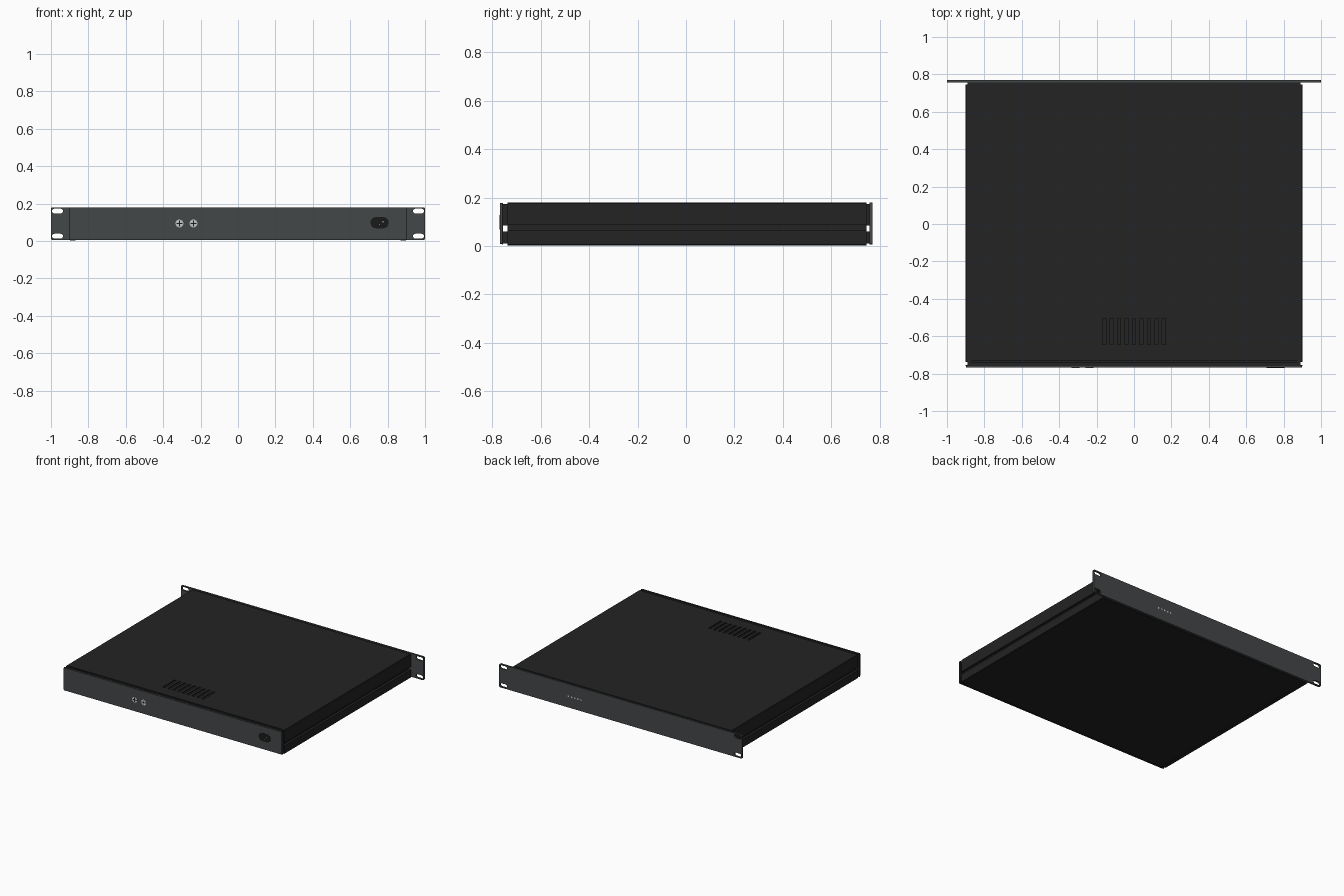
import bpy, bmesh, math
from mathutils import Matrix

if "Cube" in bpy.data.objects:
    bpy.data.objects.remove(bpy.data.objects["Cube"])


def material(name, rgb):
    m = bpy.data.materials.new(name)
    m.diffuse_color = (*rgb, 1)
    m.use_nodes = True
    m.node_tree.nodes["Principled BSDF"].inputs["Base Color"].default_value = m.diffuse_color
    return m


BLACK = material("black case", (0.017, 0.017, 0.017))
GREY = material("slate panel", (0.057, 0.063, 0.064))
SILVER = material("silver", (0.55, 0.56, 0.56))
DARK = material("dark socket", (0.010, 0.010, 0.010))


def finish(name, bm, mat):
    bmesh.ops.recalc_face_normals(bm, faces=bm.faces)
    me = bpy.data.meshes.new(name)
    bm.to_mesh(me)
    bm.free()
    ob = bpy.data.objects.new(name, me)
    bpy.context.collection.objects.link(ob)
    me.materials.append(mat)
    return ob


def prism(bm, pts, y0, y1):
    """Extrude an (x, z) outline along y."""
    f = bm.faces.new([bm.verts.new((x, y0, z)) for x, z in pts])
    r = bmesh.ops.extrude_face_region(bm, geom=[f])
    vs = [v for v in r["geom"] if isinstance(v, bmesh.types.BMVert)]
    bmesh.ops.translate(bm, verts=vs, vec=(0, y1 - y0, 0))


def rect(x0, x1, z0, z1):
    return [(x0, z0), (x1, z0), (x1, z1), (x0, z1)]


def rounded(cx, cz, w, h, r, n=5):
    """Rounded rectangle outline in the xz plane."""
    pts = []
    for k, (sx, sz) in enumerate([(1, 1), (-1, 1), (-1, -1), (1, -1)]):
        for i in range(n + 1):
            a = math.pi / 2 * (k + i / n)
            pts.append((cx + sx * (w / 2 - r) + r * math.cos(a),
                        cz + sz * (h / 2 - r) + r * math.sin(a)))
    return pts


def part(name, mat, outlines, y0, y1):
    bm = bmesh.new()
    for o in outlines:
        prism(bm, o, y0, y1)
    return finish(name, bm, mat)


def cut(ob, cutter):
    m = ob.modifiers.new("cut", "BOOLEAN")
    m.operation = "DIFFERENCE"
    m.solver = "EXACT"
    m.object = cutter
    cutter.hide_render = True
    cutter.hide_set(True)


Y0, Y1 = -0.738, 0.746      # length of the main case

# Top lid with a grille of vent slots
lid = part("top_lid", BLACK, [rect(-0.885, 0.885, 0.172, 0.18)], Y0 + 0.005, Y1)
slots = part("vent_cutter", DARK,
             [rect(-0.16 + i * 0.04 - 0.009, -0.16 + i * 0.04 + 0.009, 0.15, 0.2) for i in range(9)],
             -0.645, -0.505)
cut(lid, slots)

# Bottom plate
part("bottom_plate", BLACK, [rect(-0.885, 0.885, 0.005, 0.012)], Y0, Y1)

# Side extrusions with a lengthwise groove
profile = [(0.87, 0.003), (0.897, 0.003), (0.901, 0.007), (0.901, 0.064), (0.884, 0.064),
           (0.884, 0.086), (0.901, 0.086), (0.901, 0.176), (0.897, 0.18), (0.87, 0.18)]
for side, s in (("right", 1), ("left", -1)):
    part(side + "_side_rail", BLACK, [[(s * x, z) for x, z in profile]], Y0, Y1)

# Recessed collars joining the case to both end panels, open at groove height
for name, a, b in (("rear_collar", Y1, 0.76), ("front_collar", -0.76, Y0)):
    part(name, BLACK, [rect(-0.89, 0.89, 0.085, 0.174), rect(-0.89, 0.89, 0.01, 0.06)], a, b)

# Connector panel at the front, with a thin frame step behind it
part("connector_panel_backing", BLACK, [rect(-0.9, 0.9, 0.006, 0.178)], -0.76, -0.755)
part("connector_panel", GREY, [rounded(0, 0.093, 1.796, 0.168, 0.004, 2)], -0.768, -0.76)

# Rack faceplate with four mounting slots
plate = part("rack_faceplate", GREY, [rounded(0, 0.093, 2.0, 0.174, 0.008)], 0.757, 0.77)
holes = part("rack_slot_cutter", DARK,
             [rounded(s * 0.965, z, 0.058, 0.026, 0.0125) for s in (-1, 1) for z in (0.026, 0.16)],
             0.7, 0.8)
cut(plate, holes)

# Twin round connectors with a dark cross
for n, x in (("left", -0.313), ("right", -0.238)):
    z = 0.094
    part(n + "_round_connector", SILVER, [rounded(x, z, 0.042, 0.042, 0.0209, 6)], -0.7695, -0.766)
    part(n + "_connector_cross", DARK,
         [rect(x - 0.003, x + 0.003, z - 0.016, z + 0.016),
          rect(x - 0.016, x + 0.016, z - 0.003, z + 0.003)], -0.77, -0.769)

# Power socket with contact pins
part("power_socket", DARK, [rounded(0.757, 0.098, 0.096, 0.06, 0.028, 6)], -0.7695, -0.766)
part("power_pins", SILVER,
     [rect(0.772, 0.777, 0.098, 0.106), rect(0.755, 0.758, 0.085, 0.088)], -0.77, -0.769)

# Row of indicator lights on the faceplate
part("indicator_lights", SILVER,
     [rounded(0.325 + i * 0.026, 0.09, 0.013, 0.013, 0.0064, 3) for i in range(5)], 0.769, 0.771)
